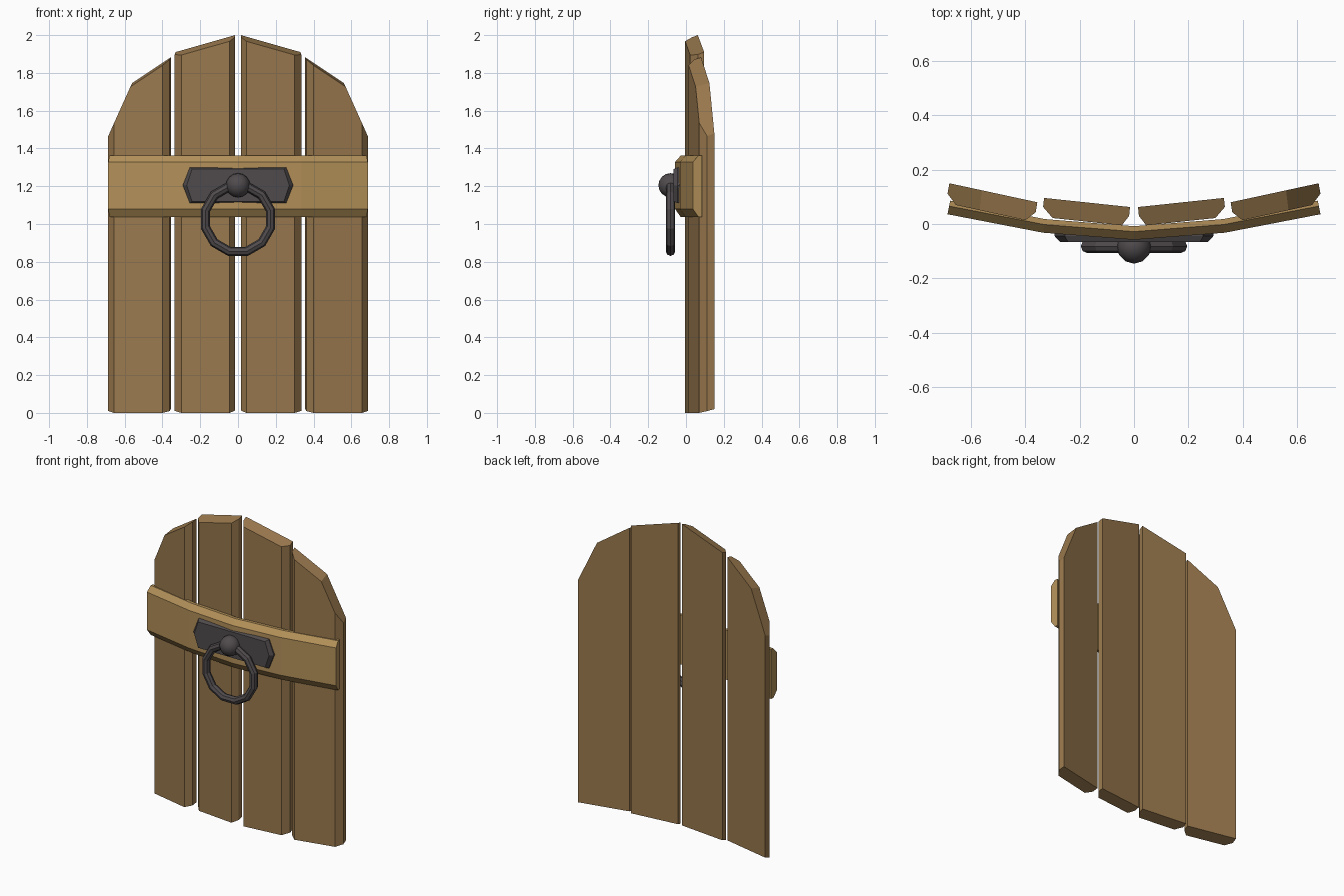
import bpy, bmesh, math
from mathutils import Vector

if "Cube" in bpy.data.objects:
    bpy.data.objects.remove(bpy.data.objects["Cube"])


def material(name, rgb):
    m = bpy.data.materials.new(name)
    m.diffuse_color = (*rgb, 1)
    m.use_nodes = True
    m.node_tree.nodes["Principled BSDF"].inputs["Base Color"].default_value = m.diffuse_color
    return m


WOOD = material("wood", (0.32, 0.19, 0.075))
LIGHT_WOOD = material("light_wood", (0.45, 0.28, 0.10))
IRON = material("iron", (0.08, 0.07, 0.075))


def finish(bm, name, mat):
    bmesh.ops.recalc_face_normals(bm, faces=bm.faces)
    mesh = bpy.data.meshes.new(name)
    bm.to_mesh(mesh)
    bm.free()
    mesh.materials.append(mat)
    obj = bpy.data.objects.new(name, mesh)
    bpy.context.collection.objects.link(obj)
    return obj


def loft(bm, rings):
    """Join rings of points into a closed solid."""
    vs = [[bm.verts.new(p) for p in r] for r in rings]
    n = len(vs[0])
    for a, b in zip(vs, vs[1:]):
        for i in range(n):
            j = (i + 1) % n
            bm.faces.new((a[i], a[j], b[j], b[i]))
    bm.faces.new(vs[0])
    bm.faces.new(vs[-1])


def cut(bm, a, b, c, up):
    """Slice off everything above (or below) the plane through three points."""
    a, b, c = Vector(a), Vector(b), Vector(c)
    n = (b - a).cross(c - a).normalized()
    if (n.z > 0) != up:
        n = -n
    geom = bm.verts[:] + bm.edges[:] + bm.faces[:]
    res = bmesh.ops.bisect_plane(bm, geom=geom, plane_co=a, plane_no=n, clear_outer=True)
    edges = [e for e in res["geom_cut"] if isinstance(e, bmesh.types.BMEdge)]
    bmesh.ops.contextual_create(bm, geom=edges)


def plank(name, section, bottom, tops):
    bm = bmesh.new()
    loft(bm, [[(x, y, z) for x, y in section] for z in (-0.3, 2.6)])
    cut(bm, *bottom, up=False)
    for t in tops:
        cut(bm, *t, up=True)
    obj = finish(bm, name, WOOD)
    obj.modifiers.new("mirror", "MIRROR").use_mirror_merge = False


# planks: chamfered section, slanted ends, mirrored to the left
plank("inner_planks",
      [(0.045, -0.005), (0.300, 0.022), (0.335, 0.063), (0.331, 0.096), (0.0147, 0.0625), (0.018, 0.03)],
      [(0.0147, 0.0625, 0.02), (0.331, 0.096, 0.02), (0.045, -0.005, 0)],
      [[(0.0147, 0.0625, 2.0), (0.331, 0.096, 1.91), (0.045, -0.005, 1.967)]])
plank("outer_planks",
      [(0.400, 0.014), (0.656, 0.070), (0.687, 0.112), (0.680, 0.150), (0.356, 0.080), (0.362, 0.043)],
      [(0.356, 0.080, 0.02), (0.680, 0.150, 0.02), (0.400, 0.014, 0)],
      [[(0.356, 0.080, 1.882), (0.560, 0.124, 1.746), (0.400, 0.014, 1.84)],
       [(0.560, 0.124, 1.746), (0.680, 0.150, 1.48), (0.656, 0.070, 1.535)]])

# cross band: chamfered section swept along the bent front
profile = [(0, 1.08), (0, 1.328), (0.03, 1.362), (0.05, 1.362), (0.05, 1.037), (0.03, 1.037)]
path = [(-0.687, 0.036, 0.2), (-0.335, -0.032, 0.15), (0, -0.058, 0),
        (0.335, -0.032, -0.15), (0.687, 0.036, -0.2)]
bm = bmesh.new()
loft(bm, [[(x + lean * d, y + d, z) for d, z in profile] for x, y, lean in path])
finish(bm, "cross_band", LIGHT_WOOD)


# handle plate: long hexagon with bevelled rim
def hexagon(tip, shoulder, h, y):
    pts = [(-tip, 0), (-shoulder, h), (shoulder, h), (tip, 0), (shoulder, -h), (-shoulder, -h)]
    return [(x, y, 1.205 + z) for x, z in pts]


bm = bmesh.new()
loft(bm, [hexagon(0.292, 0.255, 0.095, -0.025), hexagon(0.292, 0.255, 0.095, -0.045),
          hexagon(0.272, 0.243, 0.085, -0.067)])
finish(bm, "handle_plate", IRON)

# knob
bpy.ops.mesh.primitive_uv_sphere_add(segments=12, ring_count=8, radius=0.064, location=(0, -0.082, 1.205))
knob = bpy.context.object
knob.name = "handle_knob"
knob.data.materials.append(IRON)
bpy.ops.object.shade_smooth_by_angle(angle=math.radians(50))

# ring pull
bpy.ops.mesh.primitive_torus_add(major_segments=12, minor_segments=8, major_radius=0.178, minor_radius=0.025,
                                 location=(0, -0.082, 1.027),
                                 rotation=(math.pi / 2, math.radians(15), 0))
ring = bpy.context.object
ring.name = "handle_ring"
ring.data.materials.append(IRON)
